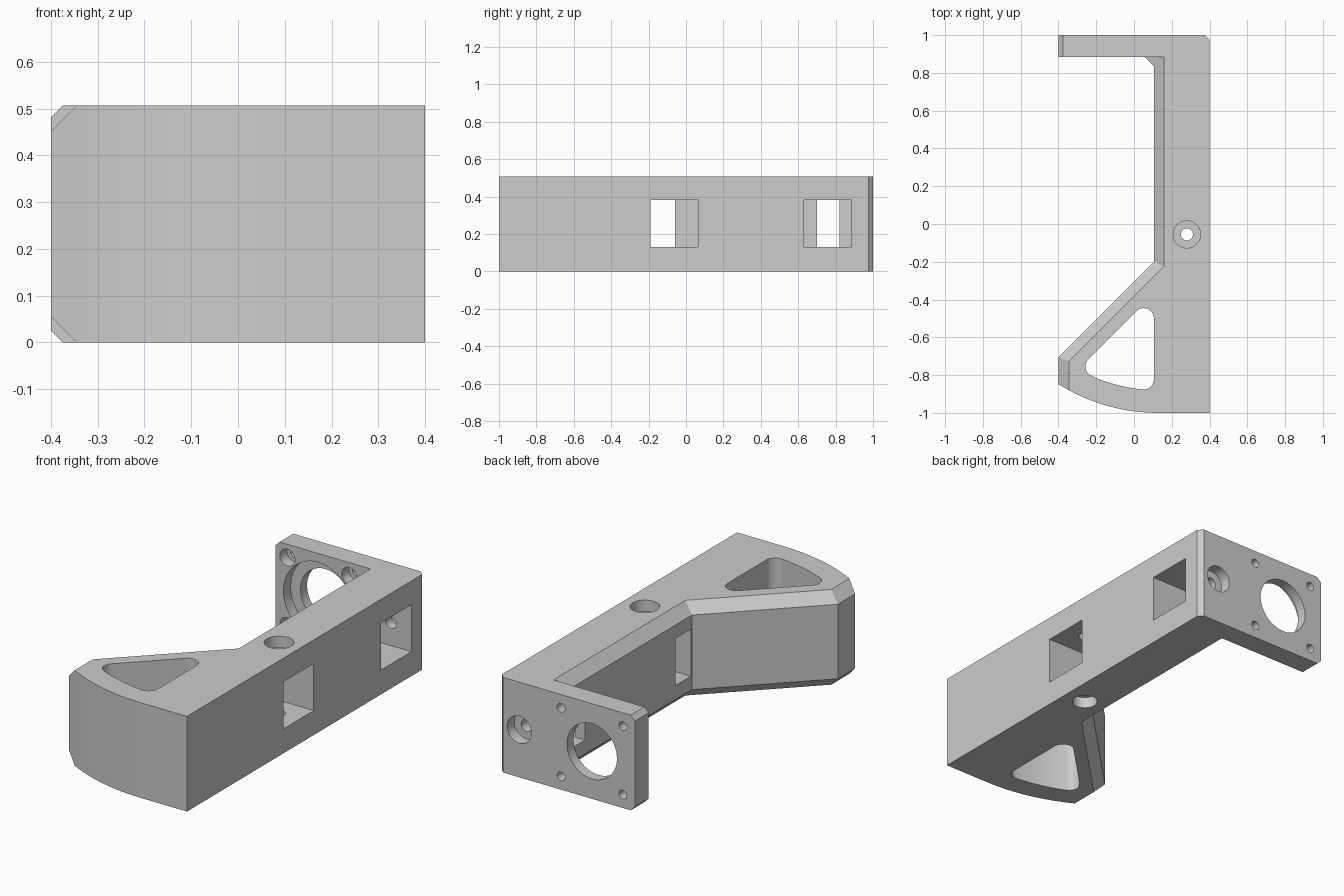
import bpy, bmesh, math
from mathutils import Vector

cube = bpy.data.objects.get("Cube")
if cube:
    bpy.data.objects.remove(cube)

H = 0.506          # overall height
MID = H / 2
BEVEL = 0.055      # edge bevel along the inner wall and wing
TONE = (0.604, 0.604, 0.604, 1)
grey = bpy.data.materials.new("light_grey")
grey.use_nodes = True
grey.diffuse_color = TONE
grey.node_tree.nodes["Principled BSDF"].inputs["Base Color"].default_value = TONE


def make(name, bm):
    bmesh.ops.remove_doubles(bm, verts=bm.verts, dist=1e-5)
    bmesh.ops.recalc_face_normals(bm, faces=bm.faces)
    mesh = bpy.data.meshes.new(name)
    bm.to_mesh(mesh)
    bm.free()
    mesh.materials.append(grey)
    ob = bpy.data.objects.new(name, mesh)
    bpy.context.collection.objects.link(ob)
    return ob


def loft(loops):
    """Closed solid through stacked loops of 3D points."""
    bm = bmesh.new()
    rings = [[bm.verts.new(p) for p in loop] for loop in loops]
    for a, b in zip(rings, rings[1:]):
        for i in range(len(a)):
            j = (i + 1) % len(a)
            bm.faces.new((a[i], a[j], b[j], b[i]))
    bm.faces.new(rings[0][::-1])
    bm.faces.new(rings[-1])
    return bm


def at_z(points, z):
    return [(x, y, z) for x, y in points]


def box(name, x, y, z):
    pts = [(x[0], y[0]), (x[1], y[0]), (x[1], y[1]), (x[0], y[1])]
    return make(name, loft([at_z(pts, z[0]), at_z(pts, z[1])]))


def cylinder(name, centre, radius, start, end, axis="Z", sides=40):
    """Round cutter; centre is (x, y) for Z and (x, z) for Y."""
    loops = []
    for t in (start, end):
        ring = []
        for i in range(sides):
            a = math.tau * i / sides
            u, v = centre[0] + radius * math.cos(a), centre[1] + radius * math.sin(a)
            ring.append((u, v, t) if axis == "Z" else (u, t, v))
        loops.append(ring)
    return make(name, loft(loops))


def rounded(a, p, b, r, steps=10):
    """Arc of radius r replacing the corner p between neighbours a and b."""
    a, p, b = Vector(a), Vector(p), Vector(b)
    u, v = (a - p).normalized(), (b - p).normalized()
    half = math.acos(u.dot(v)) / 2
    centre = p + (u + v).normalized() * (r / math.sin(half))
    reach = r / math.tan(half)
    s, e = p + u * reach - centre, p + v * reach - centre
    return [tuple(centre + s.lerp(e, i / steps).normalized() * r) for i in range(steps + 1)]


def arc_y(x, r):
    return -math.sqrt(r * r - (x - 0.13) ** 2)


def combine(target, others, operation):
    for ob in others:
        ob.hide_render = True
        mod = target.modifiers.new(ob.name, "BOOLEAN")
        mod.operation, mod.solver, mod.object = operation, "EXACT", ob
    graph = bpy.context.evaluated_depsgraph_get()
    result = bpy.data.meshes.new_from_object(target.evaluated_get(graph))
    target.modifiers.clear()
    target.data = result
    for ob in others:
        bpy.data.objects.remove(ob)


# Long arm with the flared wing, bevelled along its inner edges
end, tip = -0.4, -0.4 + BEVEL
curve = [(x, arc_y(x, 1)) for x in [tip + (0.13 - tip) * i / 14 for i in range(15)]]
shared = [(0.4, -1), (0.4, 0.975), (0.375, 1)]
side = shared + [(0.105, 1), (0.105, -0.2), (end, -0.705), (end, arc_y(end, 1))] + curve
inset = shared + [(0.16, 1), (0.16, -0.223), (tip, -0.728), curve[0]] + curve
body = make("bracket_body", loft([at_z(inset, 0), at_z(side, BEVEL),
                                  at_z(side, H - BEVEL), at_z(inset, H)]))

# Mounting plate with clipped outer corners
c = 0.025
outline = [(end, c), (end + c, 0), (0.3, 0), (0.3, H), (end + c, H), (end, H - c)]
plate = make("mounting_plate", loft([[(x, y, z) for x, z in outline] for y in (0.885, 1)]))
combine(body, [plate], "UNION")

# Rounded triangular opening through the wing
apex, heel, toe = (0.105, -0.37), (0.105, arc_y(0.105, 0.88)), (-0.295, -0.77)
lower = [(x, arc_y(x, 0.88)) for x in (-0.2, -0.15, -0.1, -0.05, 0, 0.03)]
opening = (rounded(toe, apex, heel, 0.053) + rounded(apex, heel, lower[-1], 0.053)
           + lower[::-1] + rounded(lower[0], toe, apex, 0.053))
cutters = [make("wing_opening", loft([at_z(opening, -0.1), at_z(opening, H + 0.1)]))]

# Square nut pockets, each with a narrower slot through the inner wall
for pocket, slot in (((-0.19, 0.065), (-0.19, -0.06)), ((0.63, 0.885), (0.7, 0.82))):
    cutters.append(box("nut_pocket", (0.16, 0.5), pocket, (0.13, 0.38)))
    cutters.append(box("wall_slot", (0, 0.3), slot, (0.13, 0.38)))

# Vertical bolt hole with recesses above and below
bolt = (0.28, -0.055)
cutters += [cylinder("bolt_hole", bolt, 0.032, -0.1, H + 0.1),
            cylinder("bolt_recess", bolt, 0.072, H - 0.06, H + 0.1),
            cylinder("bolt_recess", bolt, 0.063, -0.1, 0.06)]

# Plate holes: side bolt, large bore, four small screws recessed on the inside
bore = (-0.147, MID)
cutters += [cylinder("side_bolt", (0.28, MID), 0.032, 0.8, 1.1, "Y"),
            cylinder("side_recess", (0.28, MID), 0.072, 0.94, 1.1, "Y"),
            cylinder("bore", bore, 0.147, 0.8, 1.1, "Y", 64),
            cylinder("bore_recess", bore, 0.205, 0.8, 0.945, "Y", 64)]
for sx in (-1, 1):
    for sz in (-1, 1):
        spot = (bore[0] + sx * 0.182, MID + sz * 0.182)
        cutters.append(cylinder("screw", spot, 0.023, 0.8, 1.1, "Y", 24))
        cutters.append(cylinder("screw_recess", spot, 0.045, 0.8, 0.945, "Y", 24))
combine(body, cutters, "DIFFERENCE")

# Gusset in the inner corner, trimmed to the bevel planes
tri = [(0.055, 0.885), (0.105, 0.835), (0.15, 0.835), (0.15, 0.885)]
bm = loft([at_z(tri, 0), at_z(tri, H)])
for z, up in ((H - BEVEL, 1), (BEVEL, -1)):
    cut = bmesh.ops.bisect_plane(bm, geom=bm.verts[:] + bm.edges[:] + bm.faces[:],
                                 plane_co=(0.105, 0.85, z), plane_no=(-1, 0, up),
                                 clear_outer=True)
    edges = [e for e in cut["geom_cut"] if isinstance(e, bmesh.types.BMEdge)]
    bmesh.ops.holes_fill(bm, edges=edges)
gusset = make("corner_gusset", bm)

# Smooth the curved walls, keep the corners crisp
bpy.ops.object.select_all(action="DESELECT")
for ob in (body, gusset):
    ob.select_set(True)
bpy.context.view_layer.objects.active = body
bpy.ops.object.shade_smooth_by_angle(angle=math.radians(25))
